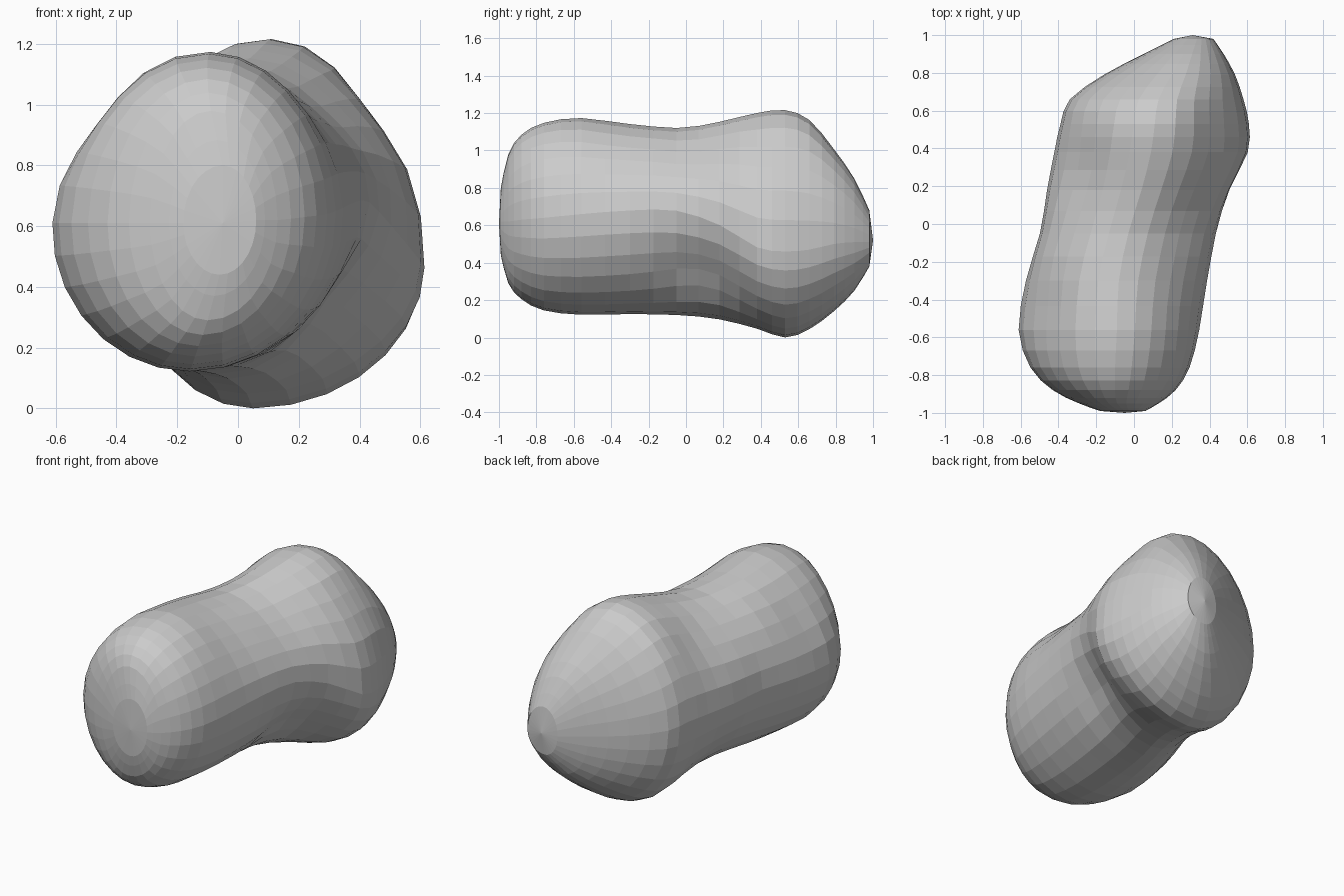
import bpy, bmesh, math
from mathutils import Vector

# Cross-sections along the length: y, left x, right x, bottom z, top z,
# x of top, x of bottom, z of left extreme, z of right extreme
SECTIONS = [
    (-0.99, -0.18, 0.06, 0.44, 0.80, -0.05, -0.06, 0.61, 0.62),
    (-0.95, -0.29, 0.13, 0.29, 0.98, -0.09, -0.10, 0.61, 0.62),
    (-0.88, -0.43, 0.22, 0.205, 1.085, -0.10, -0.13, 0.61, 0.63),
    (-0.76, -0.55, 0.295, 0.145, 1.15, -0.10, -0.15, 0.61, 0.64),
    (-0.56, -0.615, 0.35, 0.122, 1.18, -0.09, -0.16, 0.61, 0.66),
    (-0.30, -0.575, 0.395, 0.125, 1.15, -0.08, -0.15, 0.61, 0.68),
    (-0.05, -0.50, 0.45, 0.115, 1.13, -0.03, -0.11, 0.61, 0.68),
    (0.18, -0.465, 0.525, 0.09, 1.165, 0.04, -0.03, 0.60, 0.60),
    (0.38, -0.425, 0.61, 0.045, 1.205, 0.09, 0.03, 0.60, 0.48),
    (0.53, -0.39, 0.61, 0.0, 1.218, 0.11, 0.05, 0.60, 0.46),
    (0.66, -0.34, 0.58, 0.045, 1.165, 0.13, 0.09, 0.58, 0.47),
    (0.79, -0.16, 0.535, 0.14, 1.01, 0.20, 0.16, 0.55, 0.50),
    (0.90, 0.05, 0.475, 0.25, 0.85, 0.26, 0.23, 0.53, 0.51),
    (0.98, 0.21, 0.42, 0.38, 0.68, 0.31, 0.30, 0.52, 0.51),
]
# Shallow hollows and flattened shoulders: centre, radius, depth
DENTS = [((0.36, 0.10, 0.33), 0.26, 0.09),
         ((0.32, 0.05, 1.00), 0.25, 0.05),
         ((-0.30, 0.25, 1.02), 0.24, 0.05),
         ((-0.36, 0.15, 0.25), 0.25, 0.03),
         ((-0.50, -0.50, 0.98), 0.25, 0.05),
         ((0.25, -0.40, 1.03), 0.28, 0.04),
         ((0.45, 0.50, 1.03), 0.22, 0.04)]
SIDES, STEPS = 28, 2


def catmull(a, b, c, d, t):
    return [0.5 * (2*q + (r-p)*t + (2*p-5*q+4*r-s)*t*t + (3*q-p-3*r+s)*t**3)
            for p, q, r, s in zip(a, b, c, d)]


def ring(sec):
    y, xl, xr, zb, zt, xt, xb, zl, zr = sec
    axis = Vector(((xl + xr) / 2, y, (zb + zt) / 2))
    pts = []
    for i in range(SIDES):
        a = math.tau * i / SIDES
        c, s = math.cos(a), math.sin(a)
        cx, cz = (xt if s > 0 else xb), (zr if c > 0 else zl)
        p = Vector((cx + ((xr if c > 0 else xl) - cx) * abs(c), y,
                    cz + ((zt if s > 0 else zb) - cz) * abs(s)))
        inward = (axis - p).normalized()
        shift = sum(k * math.exp(-((p - Vector(o)).length / r) ** 2)
                    for o, r, k in DENTS)
        pts.append(p + inward * shift)
    return pts


# Boulder skin
rings = []
n = len(SECTIONS)
for i in range(n - 1):
    q = [SECTIONS[min(max(i + k, 0), n - 1)] for k in (-1, 0, 1, 2)]
    rings += [ring(catmull(*q, t / STEPS)) for t in range(STEPS)]
rings.append(ring(SECTIONS[-1]))

bm = bmesh.new()
loops = [[bm.verts.new(p) for p in r] for r in rings]
for a, b in zip(loops, loops[1:]):
    for i in range(SIDES):
        j = (i + 1) % SIDES
        bm.faces.new((a[i], a[j], b[j], b[i]))
# Rounded tips
for loop, tip in ((loops[0], (-0.05, -1.0, 0.61)), (loops[-1], (0.31, 1.0, 0.52))):
    v = bm.verts.new(tip)
    for i in range(SIDES):
        bm.faces.new((loop[i], loop[(i + 1) % SIDES], v))
bmesh.ops.recalc_face_normals(bm, faces=bm.faces)

mesh = bpy.data.meshes.new("boulder")
bm.to_mesh(mesh)
bm.free()
boulder = bpy.data.objects.new("boulder", mesh)
bpy.context.collection.objects.link(boulder)
